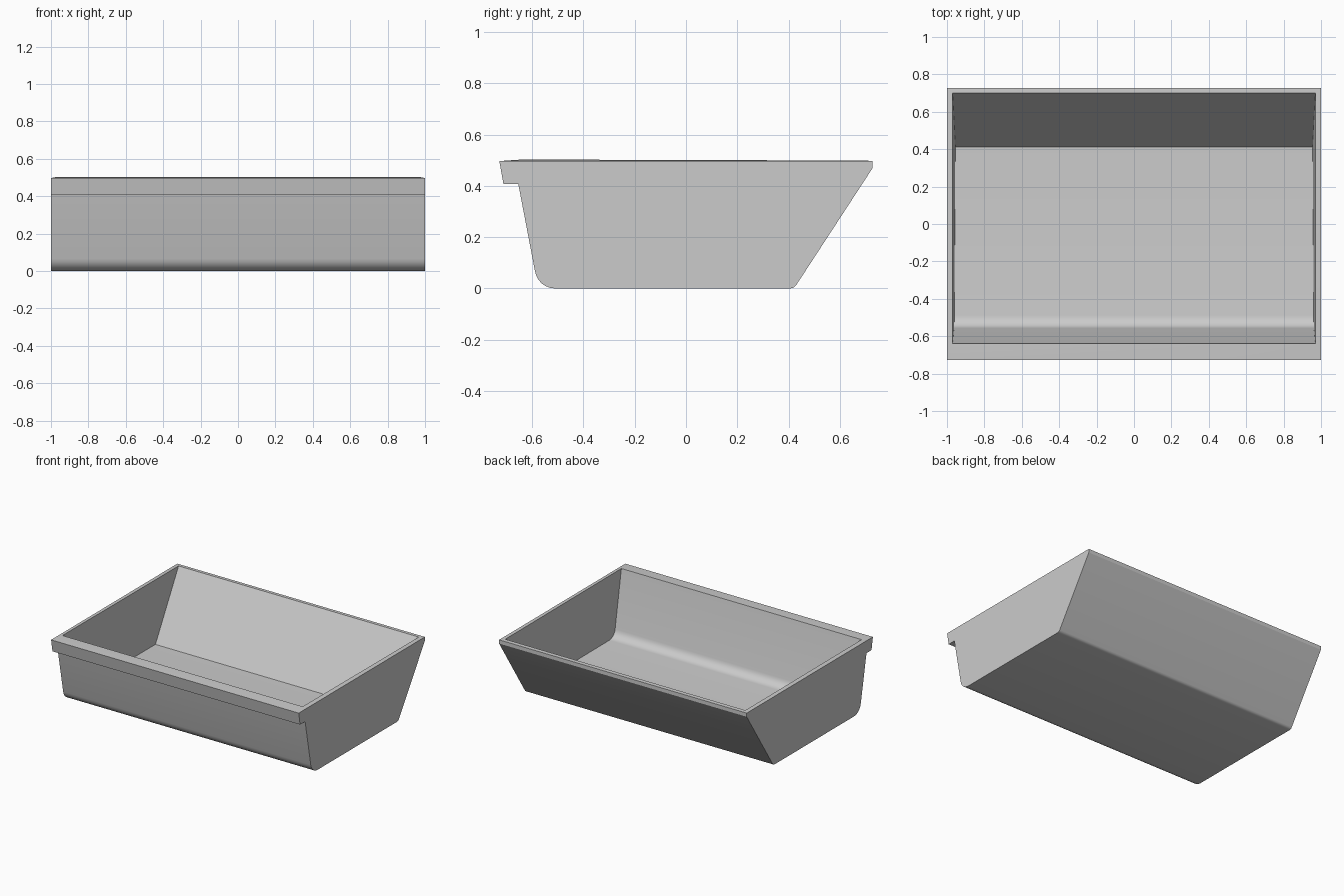
import bpy
import bmesh
import math

if "Cube" in bpy.data.objects:
    bpy.data.objects.remove(bpy.data.objects["Cube"], do_unlink=True)


def arc(center_y, center_z, radius, start, end, steps):
    """Points of a rounded profile corner, angles in degrees."""
    angles = [math.radians(start + (end - start) * i / steps) for i in range(steps + 1)]
    return [(center_y + radius * math.cos(a), center_z + radius * math.sin(a)) for a in angles]


grey = bpy.data.materials.new("plain_grey")
grey.use_nodes = True
colour = (0.6, 0.6, 0.6, 1)
grey.diffuse_color = colour
grey.node_tree.nodes["Principled BSDF"].inputs["Base Color"].default_value = colour

# Outer side profile (y, z): front lip, front wall, rounded bottom, sloping back
outer = [(-0.728, 0.497), (-0.712, 0.407), (-0.654, 0.407)]
outer += arc(-0.51, 0.08, 0.08, 190, 270, 6)
outer += arc(0.405, 0.03, 0.03, 270, 327, 3)
outer += [(0.728, 0.47), (0.728, 0.497)]

# Inner side profile: front wall, rounded floor edge, floor, sloping back wall
inner = [(-0.64, 0.503)]
inner += arc(-0.488, 0.11, 0.07, 191, 270, 6)
inner += [(0.412, 0.04), (0.70, 0.499)]


def inner_half_width(y, z):
    """Cavity narrows toward the floor, a little more at the back."""
    depth = (0.5 - z) / 0.46
    return 0.97 - depth * (0.009 + 0.006 * (y + 0.55))


bm = bmesh.new()
outer_l, outer_r = [[bm.verts.new((s, y, z)) for y, z in outer] for s in (1, -1)]
inner_l, inner_r = [[bm.verts.new((s * inner_half_width(y, z), y, z)) for y, z in inner]
                    for s in (1, -1)]

# Long walls run across the width, end walls close each profile
for left, right in ((outer_l, outer_r), (inner_l, inner_r)):
    for i in range(len(left) - 1):
        bm.faces.new((left[i], left[i + 1], right[i + 1], right[i]))
    bm.faces.new(left)
    bm.faces.new(right)

# Rim around the opening
outer_rim = [outer_l[0], outer_l[-1], outer_r[-1], outer_r[0]]
inner_rim = [inner_l[0], inner_l[-1], inner_r[-1], inner_r[0]]
for i in range(4):
    j = (i + 1) % 4
    bm.faces.new((outer_rim[i], outer_rim[j], inner_rim[j], inner_rim[i]))
bmesh.ops.recalc_face_normals(bm, faces=bm.faces)

mesh = bpy.data.meshes.new("open_bin")
bm.to_mesh(mesh)
bm.free()
mesh.materials.append(grey)
bin_body = bpy.data.objects.new("open_bin", mesh)
bpy.context.collection.objects.link(bin_body)

# Smooth rounded corners, crisp rim and ends
bpy.ops.object.select_all(action="DESELECT")
bin_body.select_set(True)
bpy.context.view_layer.objects.active = bin_body
bpy.ops.object.shade_smooth_by_angle(angle=math.radians(30))
